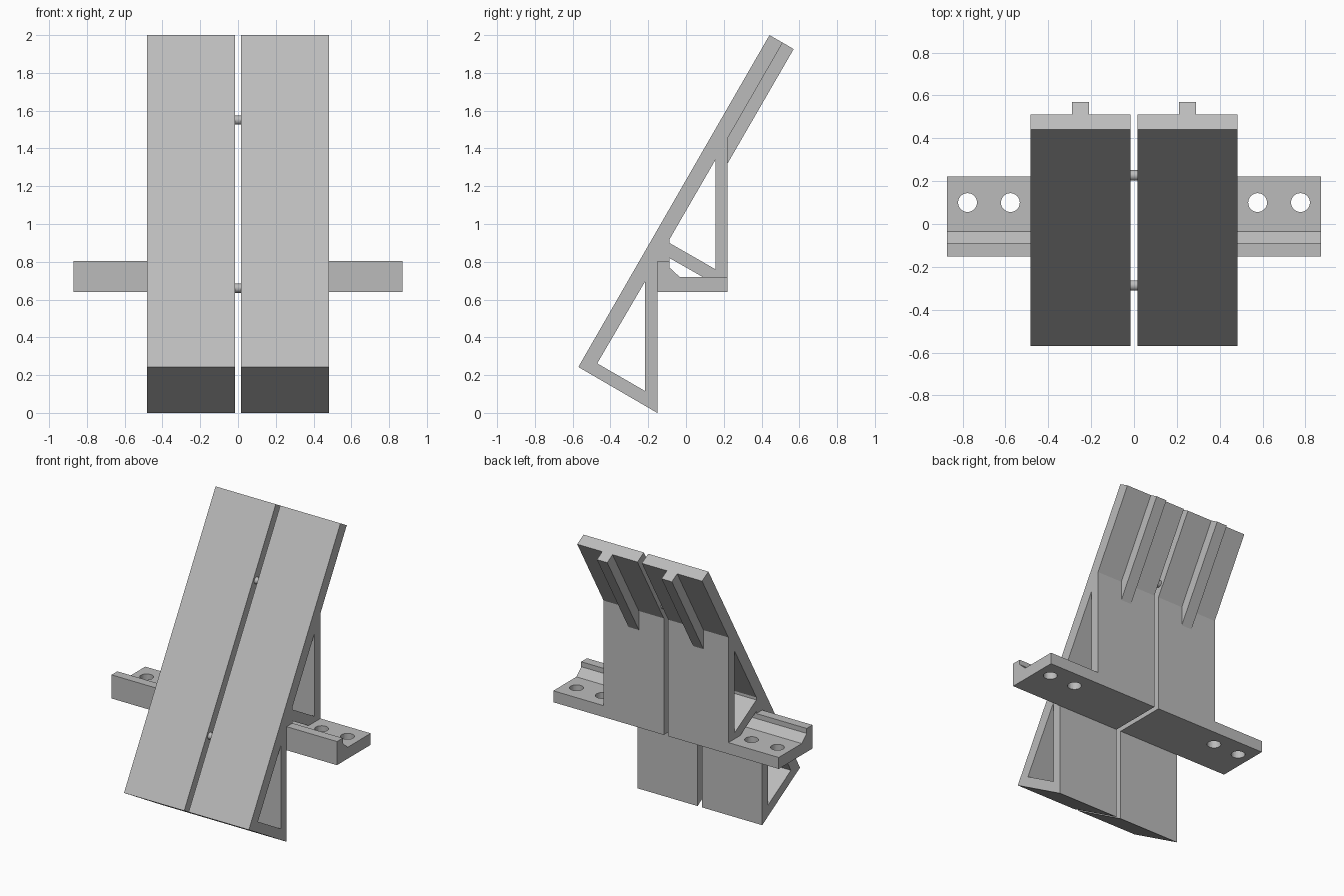
import bpy, bmesh
from mathutils import Vector

cube = bpy.data.objects.get("Cube")
if cube:
    bpy.data.objects.remove(cube, do_unlink=True)

grey = bpy.data.materials.new("plain_grey")
grey.use_nodes = True
grey.diffuse_color = (0.5, 0.5, 0.5, 1)
grey.node_tree.nodes["Principled BSDF"].inputs["Base Color"].default_value = (0.5, 0.5, 0.5, 1)


def finish(name, bm, mirror=True):
    """Turn a bmesh into a grey object, optionally mirrored across x."""
    bmesh.ops.recalc_face_normals(bm, faces=bm.faces)
    mesh = bpy.data.meshes.new(name)
    bm.to_mesh(mesh)
    bm.free()
    mesh.materials.append(grey)
    obj = bpy.data.objects.new(name, mesh)
    bpy.context.collection.objects.link(obj)
    if mirror:
        mod = obj.modifiers.new("Mirror", "MIRROR")
        mod.use_mirror_merge = False
    return obj


def prism(name, x0, x1, *loops):
    """Extrude a side profile (y, z) along x; further loops are openings."""
    bm = bmesh.new()
    edges = []
    for loop in loops:
        verts = [bm.verts.new((x0, y, z)) for y, z in loop]
        edges += [bm.edges.new((verts[i - 1], v)) for i, v in enumerate(verts)]
    bmesh.ops.triangle_fill(bm, use_beauty=True, edges=edges, normal=Vector((1, 0, 0)))
    new = bmesh.ops.extrude_face_region(bm, geom=list(bm.faces))["geom"]
    moved = [g for g in new if isinstance(g, bmesh.types.BMVert)]
    bmesh.ops.translate(bm, verts=moved, vec=(x1 - x0, 0, 0))
    return finish(name, bm)


INNER, OUTER, END = 0.017, 0.483, 0.872     # panel edges and bracket tip
FRONT, BACK = -0.152, 0.221                 # bracket depth
BASE, SHELF, LIP = 0.64, 0.72, 0.805        # bracket heights

# Leaning panels with their braced frames
outline = [(-0.57, 0.243), (FRONT, 0), (FRONT, BASE), (BACK, BASE),
           (BACK, 1.455), (0.512, 1.96), (0.442, 2.0)]
lower_opening = [(-0.47, 0.262), (-0.217, 0.116), (-0.217, 0.695)]
upper_opening = [(-0.088, 0.9), (0.156, 0.76), (0.156, 1.34), (-0.088, 0.918)]
small_opening = [(-0.088, 0.82), (-0.088, 0.77), (-0.034, SHELF), (0.088, SHELF)]
prism("leaning_panels", INNER, OUTER, outline, lower_opening, upper_opening, small_opening)

# Ribs along the upper back of each panel
prism("back_ribs", 0.21, 0.29,
      [(0.512, 1.96), (0.57, 1.926), (BACK, 1.322), (BACK, 1.455)])

# Side brackets with a raised front lip
bracket = prism("side_brackets", OUTER, END,
                [(FRONT, BASE), (BACK, BASE), (BACK, SHELF), (-0.034, SHELF),
                 (-0.088, 0.77), (-0.088, LIP), (FRONT, LIP)])


def cylinder(bm, radius, depth):
    return bmesh.ops.create_cone(bm, cap_ends=True, segments=32, radius1=radius,
                                 radius2=radius, depth=depth)["verts"]


# Bolt holes through the brackets
bm = bmesh.new()
for x in (0.577, 0.777):
    bmesh.ops.translate(bm, verts=cylinder(bm, 0.044, 0.3), vec=(x, 0.1, 0.68))
cutter = finish("bolt_hole_cutter", bm, mirror=False)
cutter.hide_render = True
cutter.hide_viewport = True
cut = bracket.modifiers.new("Bolt holes", "BOOLEAN")
cut.operation = "DIFFERENCE"
cut.solver = "EXACT"
cut.object = cutter
bracket.modifiers.move(1, 0)

# Round pins joining the two panels
for name, y, z in (("lower_pin", -0.287, 0.66), ("upper_pin", 0.227, 1.55)):
    bm = bmesh.new()
    cylinder(bm, 0.024, 2 * INNER + 0.02)
    pin = finish(name, bm, mirror=False)
    pin.rotation_euler.y = 1.5708
    pin.location = (0, y, z)
    for poly in pin.data.polygons:
        poly.use_smooth = len(poly.vertices) == 4
